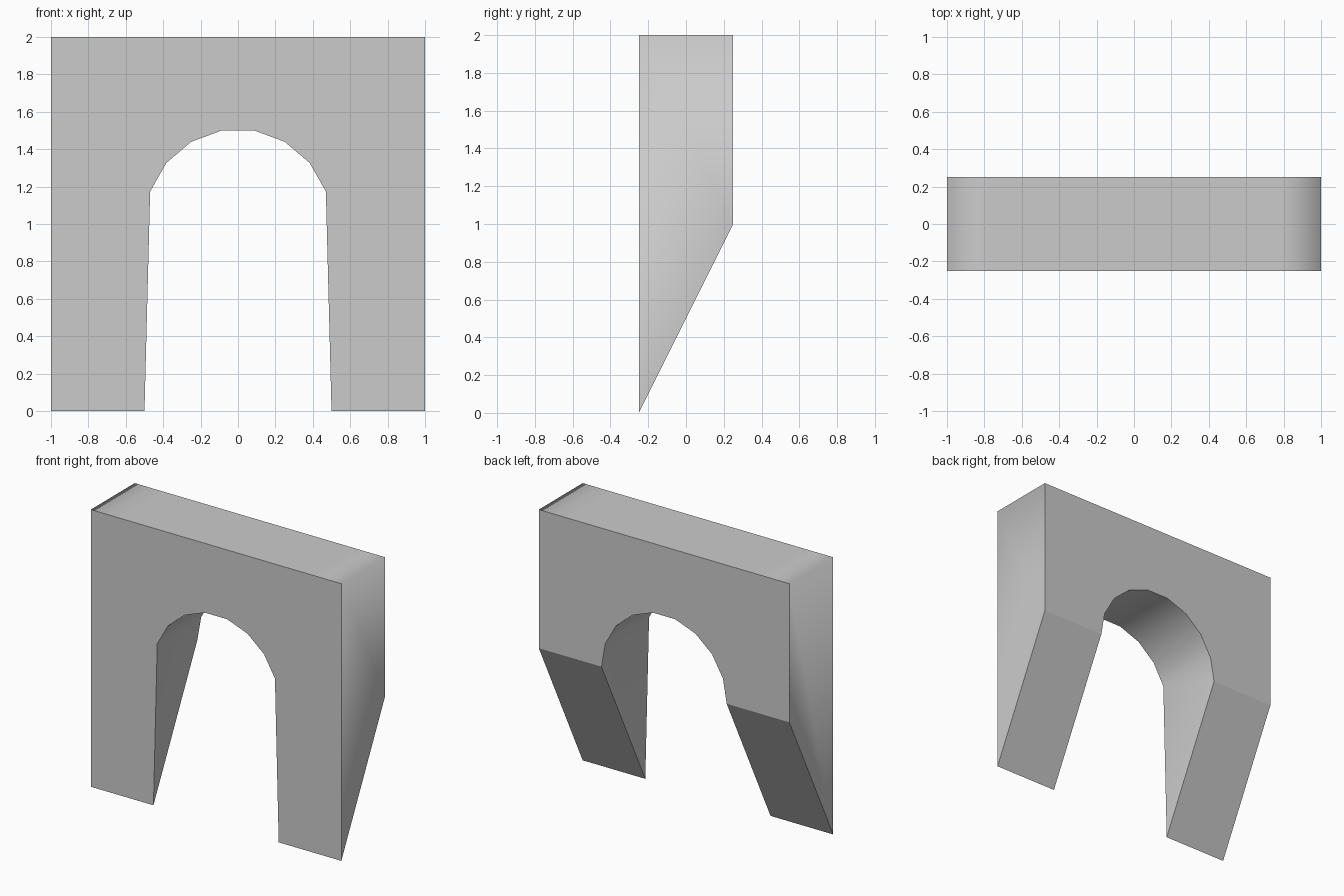
import bpy, bmesh
from math import sin, cos, radians

if "Cube" in bpy.data.objects:
    bpy.data.objects.remove(bpy.data.objects["Cube"])

# Profile of the archway, seen from the front
arch = [(0.5 * cos(radians(a)), 1 + 0.5 * sin(radians(a)) / sin(radians(80)))
        for a in range(160, 19, -20)]
profile = ([(-1, 0), (-0.5, 0)] + arch +
           [(0.5, 0), (1, 0), (1, 2), (0.78, 2), (-0.78, 2), (-1, 2)])

# Front and back outlines; the back of each foot is cut up to z = 1
bm = bmesh.new()
front = [bm.verts.new((x, -0.25, z)) for x, z in profile]
back = [bm.verts.new((x, 0.25, z if z > 0 else 1)) for x, z in profile]
caps = [bm.faces.new(front), bm.faces.new(back[::-1])]

# Rim: outer sides, top, arch underside and slanted feet
n = len(profile)
for i in range(n):
    j = (i + 1) % n
    face = bm.faces.new((front[j], front[i], back[i], back[j]))
    if profile[i][1] == 0 and profile[j][1] == 0:
        caps.append(face)
bmesh.ops.recalc_face_normals(bm, faces=bm.faces[:])

# Smooth rim with crisp edges around the front, back and feet
for face in bm.faces:
    face.smooth = True
for face in caps:
    face.smooth = False
    for edge in face.edges:
        edge.smooth = False

mesh = bpy.data.meshes.new("wall_arch")
bm.to_mesh(mesh)
bm.free()
bpy.context.collection.objects.link(bpy.data.objects.new("wall_arch", mesh))
